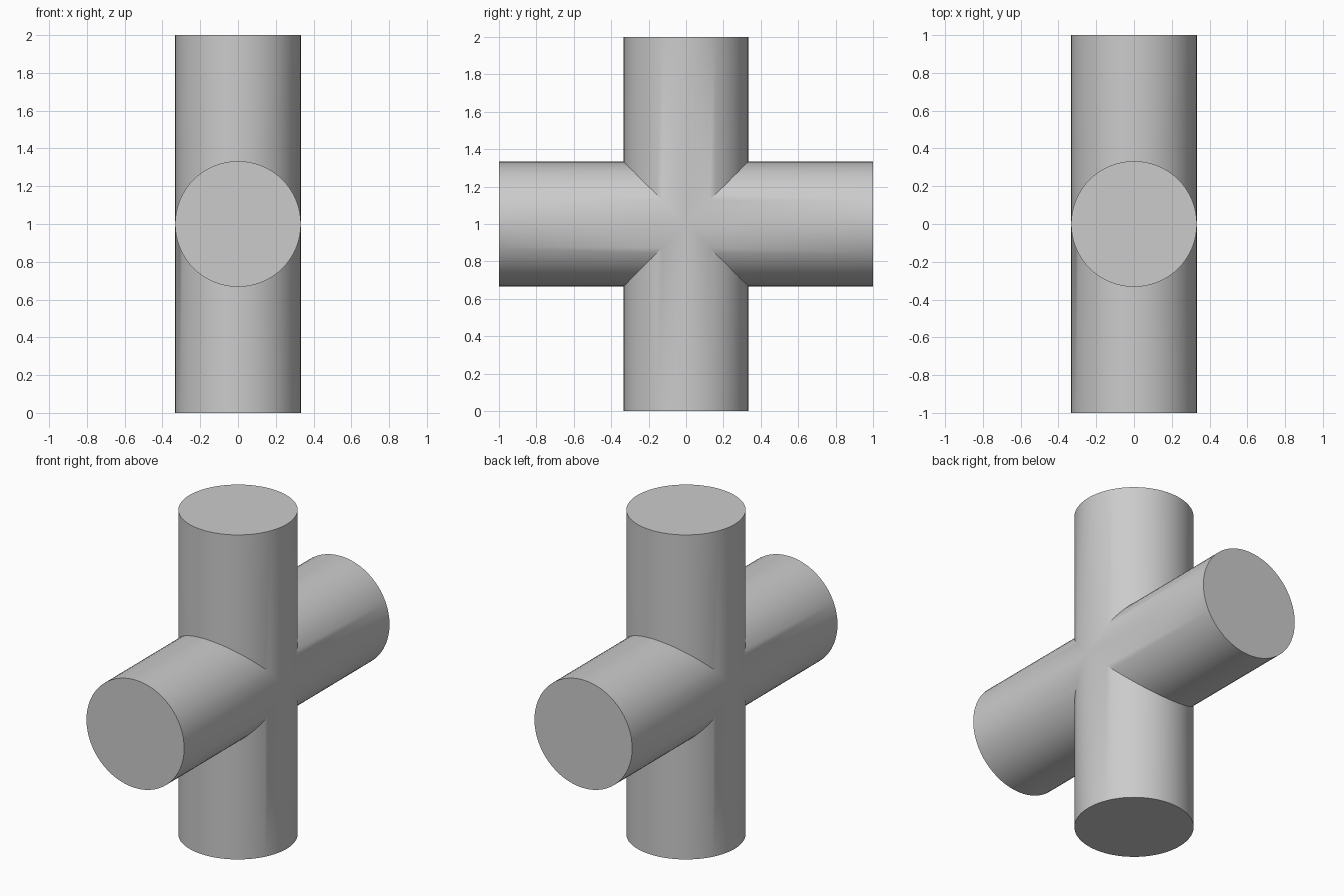
import bpy
import bmesh
from math import sin, cos, radians, tau
from mathutils import Matrix, Vector

RADIUS, HALF, SEGMENTS = 0.333, 1.0, 64

cube = bpy.data.objects.get("Cube")
if cube:
    bpy.data.objects.remove(cube, do_unlink=True)

grey = bpy.data.materials.new("plain grey")
grey.use_nodes = True
colour = (0.6, 0.6, 0.6, 1)
grey.diffuse_color = colour
grey.node_tree.nodes["Principled BSDF"].inputs["Base Color"].default_value = colour


def add_arm(bm, angle):
    """One capped arm, mitred against its neighbours, turned about x."""
    turn = Matrix.Rotation(radians(angle), 3, "X")
    mitre, end = [], []
    for i in range(SEGMENTS):
        x, y = RADIUS * cos(tau * i / SEGMENTS), RADIUS * sin(tau * i / SEGMENTS)
        mitre.append(bm.verts.new(turn @ Vector((x, y, abs(y)))))
        end.append(bm.verts.new(turn @ Vector((x, y, HALF))))
    for i in range(SEGMENTS):
        j = (i + 1) % SEGMENTS
        bm.faces.new((mitre[i], mitre[j], end[j], end[i]))
    bm.faces.new(end)


# Four arms welded along their mitred seams
bm = bmesh.new()
for angle in (0, 90, 180, 270):
    add_arm(bm, angle)
bmesh.ops.remove_doubles(bm, verts=bm.verts, dist=0.0001)
bmesh.ops.recalc_face_normals(bm, faces=bm.faces)
bmesh.ops.translate(bm, verts=bm.verts, vec=(0, 0, HALF))

mesh = bpy.data.meshes.new("crossed_cylinders")
bm.to_mesh(mesh)
bm.free()
mesh.materials.append(grey)
cross = bpy.data.objects.new("crossed_cylinders", mesh)
bpy.context.collection.objects.link(cross)

# Smooth sides, crisp caps and seams
bpy.ops.object.select_all(action="DESELECT")
cross.select_set(True)
bpy.context.view_layer.objects.active = cross
bpy.ops.object.shade_smooth_by_angle(angle=radians(30))
